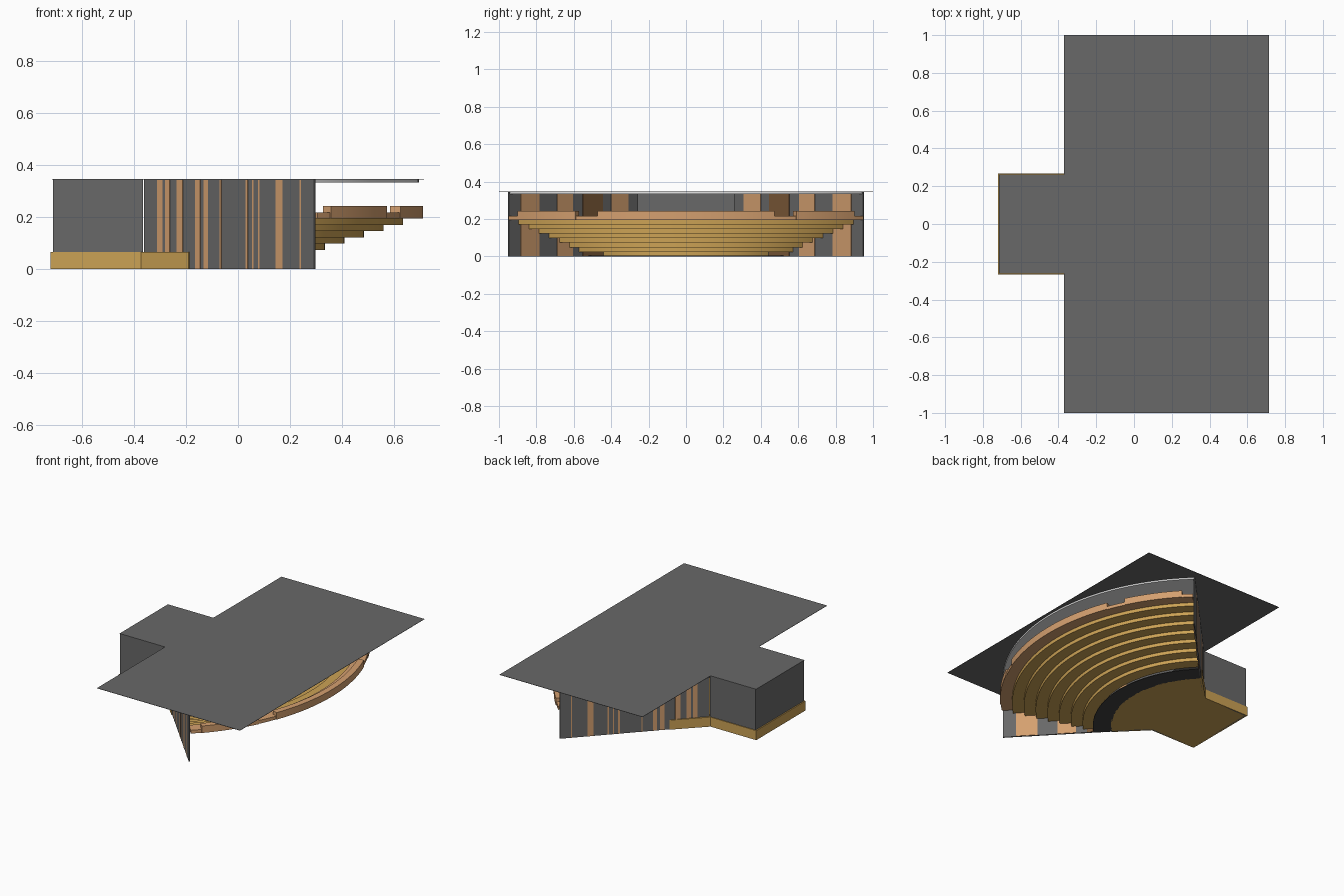
import bpy, bmesh, math

if "Cube" in bpy.data.objects:
    bpy.data.objects.remove(bpy.data.objects["Cube"], do_unlink=True)


def material(name, rgb):
    m = bpy.data.materials.new(name)
    m.use_nodes = True
    m.diffuse_color = (*rgb, 1)
    bsdf = m.node_tree.nodes["Principled BSDF"]
    bsdf.inputs["Base Color"].default_value = (*rgb, 1)
    bsdf.inputs["Roughness"].default_value = 0.8
    return m


GREY = material("wall grey", (0.14, 0.14, 0.14))
WHITE = material("ceiling white", (0.8, 0.8, 0.8))
GOLD = material("floor gold wood", (0.6, 0.36, 0.09))
TAN = material("panel tan wood", (0.66, 0.35, 0.16))
BROWN = material("panel dark wood", (0.2, 0.1, 0.04))
BLACK = material("pit black", (0.05, 0.05, 0.05))

CX = -0.61                       # centre of the fan
ANG = math.radians(46.5)         # half angle of the fan
HALL = math.radians(46.0)        # half angle inside the walls
TOP = 0.345


def finish(bm, name, mat, smooth):
    bmesh.ops.recalc_face_normals(bm, faces=bm.faces)
    me = bpy.data.meshes.new(name)
    bm.to_mesh(me)
    bm.free()
    me.materials.append(mat)
    ob = bpy.data.objects.new(name, me)
    bpy.context.collection.objects.link(ob)
    if smooth:
        bpy.ops.object.select_all(action='DESELECT')
        ob.select_set(True)
        bpy.context.view_layer.objects.active = ob
        bpy.ops.object.shade_smooth_by_angle(angle=math.radians(30))
    return ob


def prism(name, outline, z0, z1, mat, smooth=False):
    """Extrude a plan outline from z0 to z1."""
    bm = bmesh.new()
    lo = [bm.verts.new((x, y, z0)) for x, y in outline]
    hi = [bm.verts.new((x, y, z1)) for x, y in outline]
    bm.faces.new(lo)
    bm.faces.new(hi)
    n = len(lo)
    for i in range(n):
        j = (i + 1) % n
        bm.faces.new((lo[i], lo[j], hi[j], hi[i]))
    return finish(bm, name, mat, smooth)


def polar(r, a):
    return CX + r * math.cos(a), r * math.sin(a)


def arc(r, a, b, n=48):
    return [polar(r, a + (b - a) * i / n) for i in range(n + 1)]


def ring(name, r0, r1, a, b, z0, z1, mat):
    """Curved slab between two radii and two angles."""
    bm = bmesh.new()
    n = max(8, int((b - a) * 32))
    rows = []
    for p, q in zip(arc(r0, a, b, n), arc(r1, a, b, n)):
        rows.append([bm.verts.new((*p, z0)), bm.verts.new((*q, z0)),
                     bm.verts.new((*q, z1)), bm.verts.new((*p, z1))])
    for u, v in zip(rows, rows[1:]):
        for i in range(4):
            j = (i + 1) % 4
            bm.faces.new((u[i], u[j], v[j], v[i]))
    bm.faces.new(rows[0])
    bm.faces.new(rows[-1])
    return finish(bm, name, mat, True)


def side_strip(name, x0, x1, off0, off1, side, z0, z1, mat):
    """Upright plate along a slanted side wall; offsets are outward from it."""
    pts = []
    for x, off in ((x0, off0), (x1, off0), (x1, off1), (x0, off1)):
        s = (x - CX) / math.cos(ANG)
        px, py = polar(s, ANG)
        pts.append((px - off * math.sin(ANG), side * (py + off * math.cos(ANG))))
    return prism(name, pts, z0, z1, mat)


# Roof sheet over hall and stage
prism("roof_sheet", [(-0.37, -1), (0.715, -1), (0.715, 1), (-0.37, 1), (-0.37, 0.262),
                     (-0.715, 0.262), (-0.715, -0.262), (-0.37, -0.262)],
      TOP - 0.001, TOP + 0.001, GREY)

# Fan-shaped ceiling slab
prism("ceiling_slab", [(-0.36, -0.262)] + arc(1.305, -ANG, ANG) + [(-0.36, 0.262)],
      0.333, TOP - 0.001, WHITE, True)

# Stage house walls, open towards the hall
prism("stage_house", [(-0.365, -0.262), (-0.712, -0.262), (-0.712, 0.262), (-0.365, 0.262),
                      (-0.365, 0.256), (-0.706, 0.256), (-0.706, -0.256), (-0.365, -0.256)],
      0.0, TOP - 0.001, GREY)

# Stage floor with curved apron
A = ANG + 0.008
prism("stage_floor", [(-0.72, 0.267), (-0.72, -0.267), (-0.372, -0.267)]
      + arc(0.615, -A, A) + [(-0.372, 0.267)], 0.0, 0.065, GOLD, True)

# Pit floor
ring("pit_floor", 0.61, 0.73, -HALL, HALL, 0.0, 0.004, BLACK)

# Slanted side walls with wood panels inside and narrow strips outside
panels = [(-0.31, -0.225), (-0.18, -0.08), (-0.03, 0.05), (0.14, 0.235)]
strips = [(-0.31, -0.29), (-0.28, -0.262), (-0.235, -0.212), (-0.165, -0.145),
          (-0.132, -0.115), (-0.07, -0.064), (0.03, 0.038), (0.055, 0.06),
          (0.078, 0.083), (0.145, 0.172), (0.238, 0.243)]
for side, label in ((1, "left"), (-1, "right")):
    side_strip(label + "_side_wall", -0.362, 0.292, -0.008, 0.0, side, 0.0, TOP - 0.001, GREY)
    for i, (a, b) in enumerate(panels):
        side_strip(f"{label}_inner_panel_{i + 1}", a, b, -0.012, -0.007, side,
                   0.001, 0.333, BROWN if i == 1 else TAN)
    for i, (a, b) in enumerate(strips):
        side_strip(f"{label}_outer_strip_{i + 1}", a, b, -0.001, 0.001, side,
                   0.0, TOP - 0.002, TAN)

# Stepped seating tiers
RISE, RUN = 0.0243, 0.075
for i in range(1, 8):
    r = 0.72 + RUN * i
    ring(f"seating_tier_{i}", r - RUN - 0.006, r, -HALL, HALL, RISE * i, RISE * (i + 1), GOLD)

# Top tier and the parapet, split by two aisles
ring("top_tier", 1.24, 1.318, -HALL, HALL, RISE * 8, 0.217, TAN)
for name, a, b in (("right", -43, -26.5), ("centre", -21, 21), ("left", 26.5, 43)):
    ring(name + "_parapet", 1.28, 1.322, math.radians(a), math.radians(b), RISE * 8, 0.242, TAN)
